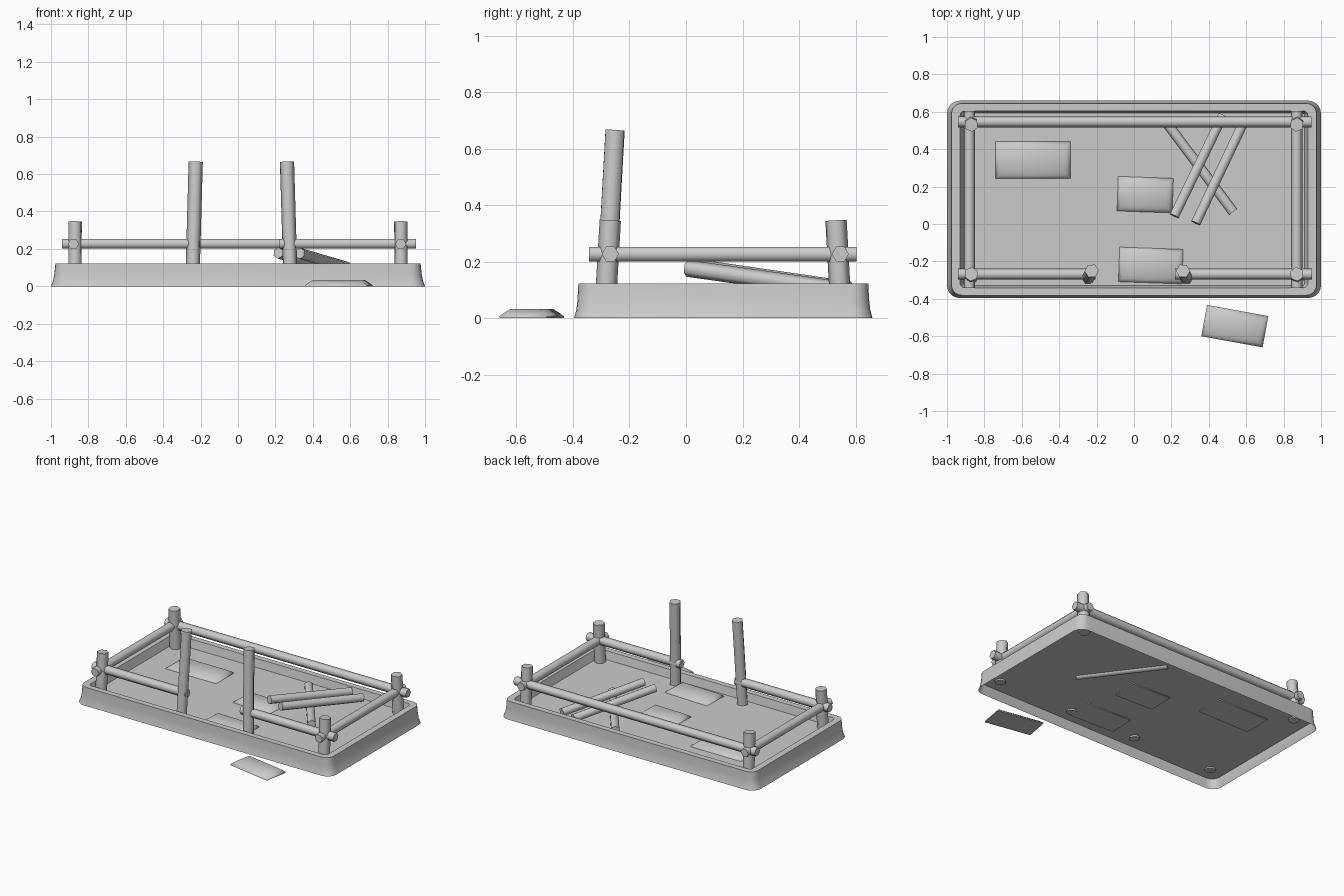
import bpy, bmesh, math
from mathutils import Vector, Matrix

if "Cube" in bpy.data.objects:
    bpy.data.objects.remove(bpy.data.objects["Cube"])

FLOOR = 0.066


def make_object(name, bm, angle=35):
    bmesh.ops.recalc_face_normals(bm, faces=bm.faces[:])
    mesh = bpy.data.meshes.new(name)
    bm.to_mesh(mesh)
    bm.free()
    obj = bpy.data.objects.new(name, mesh)
    bpy.context.collection.objects.link(obj)
    bpy.ops.object.select_all(action='DESELECT')
    obj.select_set(True)
    bpy.context.view_layer.objects.active = obj
    bpy.ops.object.shade_smooth_by_angle(angle=math.radians(angle))
    return obj


def rounded_ring(bm, inset_x, inset_y, z, radius):
    hx, hy, cy = 1 - inset_x, 0.528 - inset_y, 0.132
    ring = []
    for k, (sx, sy) in enumerate([(1, 1), (-1, 1), (-1, -1), (1, -1)]):
        for i in range(6):
            a = math.pi / 2 * (k + i / 5)
            ring.append(bm.verts.new((sx * (hx - radius) + radius * math.cos(a),
                                      cy + sy * (hy - radius) + radius * math.sin(a), z)))
    return ring


def bridge(bm, lo, hi):
    n = len(lo)
    for i in range(n):
        bm.faces.new((lo[i], lo[(i + 1) % n], hi[(i + 1) % n], hi[i]))


def log(name, start, end, r, turn=0.0):
    # six-sided log between two points
    a, b = Vector(start), Vector(end)
    d = b - a
    bm = bmesh.new()
    rot = d.to_track_quat('Z', 'Y').to_matrix().to_4x4()
    mat = Matrix.Translation((a + b) / 2) @ rot @ Matrix.Rotation(turn, 4, 'Z')
    bmesh.ops.create_cone(bm, cap_ends=True, segments=6, radius1=r, radius2=r,
                          depth=d.length, matrix=mat)
    return make_object(name, bm, 65)


def stone(name, x, y, z, lx, ly, deg):
    # flat slab with sloping upper sides
    bm = bmesh.new()
    rings = []
    for inset, h in [(0, 0), (0, 0.007), (0.018, 0.022), (0.034, 0.033)]:
        rings.append([bm.verts.new((sx * (lx / 2 - inset), sy * (ly / 2 - inset), h))
                      for sx, sy in [(-1, -1), (1, -1), (1, 1), (-1, 1)]])
    for lo, hi in zip(rings, rings[1:]):
        bridge(bm, lo, hi)
    bm.faces.new(rings[0][::-1])
    bm.faces.new(rings[-1])
    bm.transform(Matrix.Translation((x, y, z)) @ Matrix.Rotation(math.radians(deg), 4, 'Z'))
    return make_object(name, bm, 62)


# Tray rim: flared skirt, flat top and inner wall, open underneath
bm = bmesh.new()
profile = [(0, 0, 0, 0.07), (0.011, 0.008, 0.03, 0.065), (0.018, 0.012, FLOOR, 0.06),
           (0.024, 0.015, 0.123, 0.055), (0.07, 0.055, 0.123, 0.025),
           (0.088, 0.066, FLOOR, 0.015)]
rings = [rounded_ring(bm, *p) for p in profile]
for lo, hi in zip(rings, rings[1:]):
    bridge(bm, lo, hi)
make_object("tray_rim", bm)

# Tray floor: one sheet reaching the skirt
bm = bmesh.new()
bm.faces.new(rounded_ring(bm, 0.018, 0.012, FLOOR, 0.06))
make_object("tray_floor", bm)

# Corner posts and tall gate posts
P, Q, B = 0.038, 0.03, 0.057
for side, s in [("left", -1), ("right", 1)]:
    log(f"back_post_{side}", (s * 0.872, 0.547, B), (s * 0.870, 0.531, 0.346), P)
    log(f"front_post_{side}", (s * 0.872, -0.285, B), (s * 0.870, -0.268, 0.346), P)
log("gate_post_left", (-0.243, -0.285, B), (-0.226, -0.251, 0.665), P)
log("gate_post_right", (0.280, -0.285, B), (0.262, -0.251, 0.665), P)

# Fence rails
T = math.pi / 6
log("back_rail", (-0.94, 0.546, 0.227), (0.95, 0.546, 0.227), Q, T)
log("left_rail", (-0.88, -0.343, 0.226), (-0.88, 0.603, 0.226), Q, T)
log("right_rail", (0.87, -0.343, 0.226), (0.87, 0.603, 0.226), Q, T)
log("front_rail_left", (-0.94, -0.268, 0.227), (-0.206, -0.268, 0.227), Q, T)
log("front_rail_right", (0.22, -0.268, 0.227), (0.952, -0.268, 0.227), Q, T)

# Pile of loose logs
log("loose_log_lower", (0.53, 0.065, 0.08), (0.175, 0.54, 0.08), Q)
log("loose_log_left", (0.215, 0.043, 0.178), (0.475, 0.58, 0.1), Q)
log("loose_log_right", (0.33, 0.005, 0.176), (0.588, 0.548, 0.1), Q)

# Stepping stones: one outside, three set in the floor
S = FLOOR - 0.007
stone("outer_stone", 0.539, -0.546, 0, 0.333, 0.17, -10.3)
stone("floor_stone_back", -0.54, 0.342, S, 0.40, 0.2, 0)
stone("floor_stone_middle", 0.06, 0.157, S, 0.295, 0.185, -2)
stone("floor_stone_front", 0.09, -0.222, S, 0.34, 0.185, -2)
